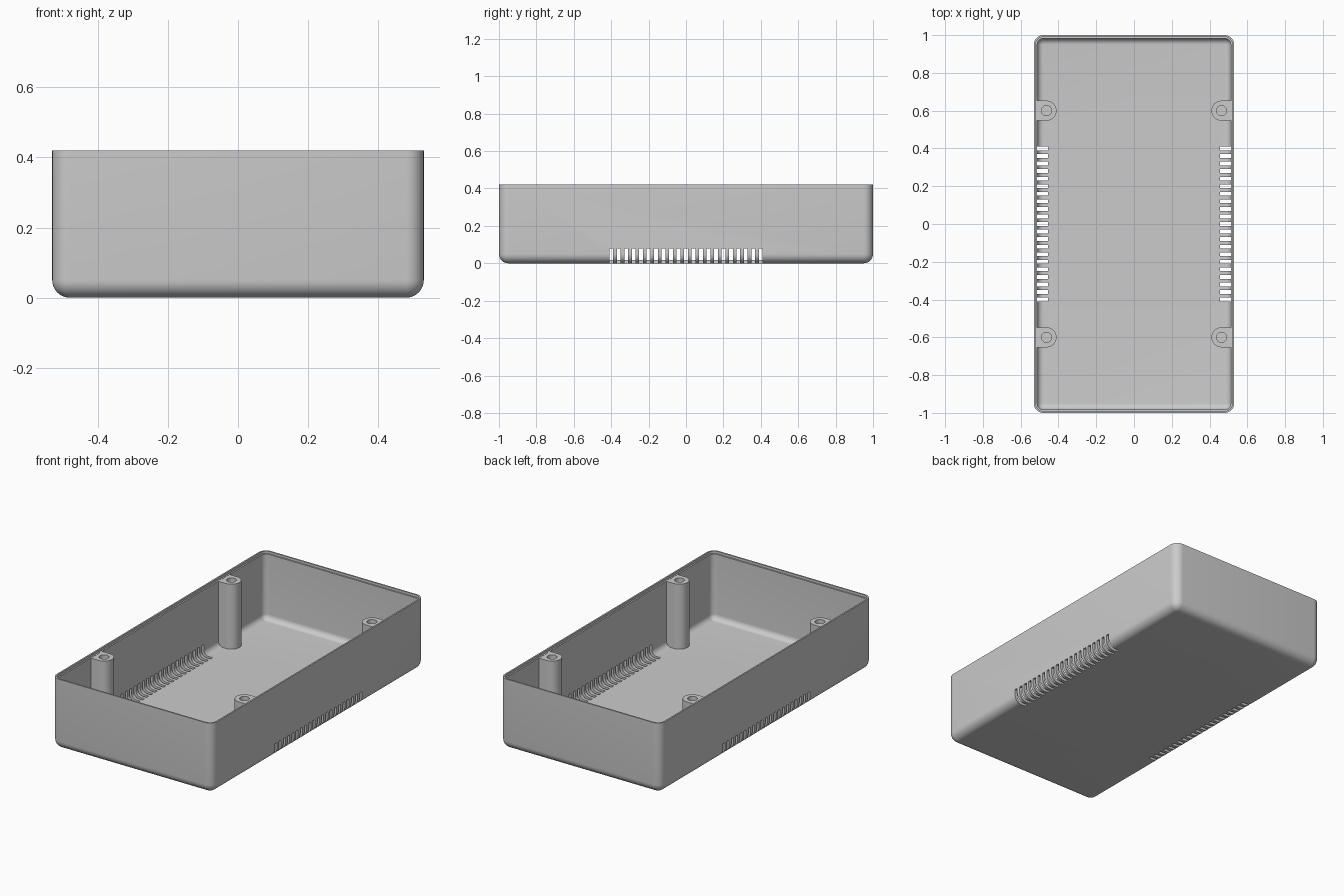
import bpy
import bmesh
from math import cos, sin, pi, radians

cube = bpy.data.objects.get("Cube")
if cube:
    bpy.data.objects.remove(cube, do_unlink=True)

HALF_X, HALF_Y, HEIGHT = 0.53, 1.0, 0.42
RADIUS, WALL = 0.05, 0.0175
LIP, LEDGE_Z = 0.009, 0.406
STEPS = 8

grey = bpy.data.materials.new("plain grey plastic")
grey.use_nodes = True
grey.diffuse_color = (0.6, 0.6, 0.6, 1)
grey.node_tree.nodes["Principled BSDF"].inputs["Base Color"].default_value = (0.6, 0.6, 0.6, 1)


def finish(bm, name):
    bmesh.ops.remove_doubles(bm, verts=bm.verts, dist=1e-5)
    bmesh.ops.recalc_face_normals(bm, faces=bm.faces)
    mesh = bpy.data.meshes.new(name)
    bm.to_mesh(mesh)
    bm.free()
    mesh.materials.append(grey)
    obj = bpy.data.objects.new(name, mesh)
    bpy.context.collection.objects.link(obj)
    return obj


def loft(name, rings):
    """Skin a stack of matching rings and cap both ends."""
    bm = bmesh.new()
    loops = [[bm.verts.new(p) for p in ring] for ring in rings]
    n = len(loops[0])
    for a, b in zip(loops, loops[1:]):
        for i in range(n):
            j = (i + 1) % n
            bm.faces.new((a[i], a[j], b[j], b[i]))
    bm.faces.new(loops[0][::-1])
    bm.faces.new(loops[-1])
    return finish(bm, name)


def smooth(obj):
    bpy.ops.object.select_all(action='DESELECT')
    obj.select_set(True)
    bpy.context.view_layer.objects.active = obj
    bpy.ops.object.shade_smooth_by_angle(angle=radians(30))


def rounded_ring(inset, z):
    r = max(RADIUS - inset, 0)
    ring = []
    for k, (sx, sy) in enumerate(((1, 1), (-1, 1), (-1, -1), (1, -1))):
        for i in range(STEPS + 1):
            a = (k + i / STEPS) * pi / 2
            ring.append((sx * (HALF_X - RADIUS) + r * cos(a),
                         sy * (HALF_Y - RADIUS) + r * sin(a), z))
    return ring


def fillet(r):
    """Quarter-round between floor and wall, as inset and height pairs."""
    return [(RADIUS - r * sin(i / STEPS * pi / 2), RADIUS - r * cos(i / STEPS * pi / 2))
            for i in range(STEPS + 1)]


# Tray: outer skin, stepped rim, inner skin
profile = fillet(RADIUS)
profile += [(0, HEIGHT), (LIP, HEIGHT), (LIP, LEDGE_Z), (WALL, LEDGE_Z)]
profile += reversed(fillet(RADIUS - WALL))
tray = loft("tray", [rounded_ring(*p) for p in profile])

# Vent slots cut through both lower long edges
bm = bmesh.new()
for side in (-1, 1):
    for i in range(-10, 11):
        made = bmesh.ops.create_cube(bm, size=1)["verts"]
        bmesh.ops.scale(bm, vec=(0.145, 0.02, 0.18), verts=made)
        bmesh.ops.translate(bm, vec=(side * 0.5275, i * 0.04, -0.01), verts=made)
cutter = finish(bm, "vent_cutter")
cutter.hide_render = True
vents = tray.modifiers.new("vents", 'BOOLEAN')
vents.operation = 'DIFFERENCE'
vents.solver = 'EXACT'
vents.object = cutter
bpy.context.view_layer.objects.active = tray
bpy.ops.object.modifier_apply(modifier=vents.name)
bpy.data.objects.remove(cutter, do_unlink=True)
smooth(tray)

# Screw posts: round toward the middle, square toward the wall, blind hole on top
POST_X, POST_Y, POST_R, HOLE_R, POST_TOP = 0.463, 0.6, 0.053, 0.027, 0.405


def post_ring(side, y, r, z, square=False, limit=1.0):
    ring = []
    for i in range(32):
        a = i * pi / 16
        c, s = cos(a), sin(a)
        k = r / max(abs(c), abs(s)) if square and c > 0 else r
        ring.append((side * (POST_X + min(k * c, limit)), y + k * s, z))
    return ring


for side, x_name in ((1, "left"), (-1, "right")):
    for y, y_name in ((-POST_Y, "front"), (POST_Y, "back")):
        post = loft(f"screw_post_{y_name}_{x_name}", [
            post_ring(side, y, POST_R, 0.012, True, 0.037),
            post_ring(side, y, POST_R, 0.04, True),
            post_ring(side, y, POST_R, POST_TOP, True),
            post_ring(side, y, HOLE_R, POST_TOP),
            post_ring(side, y, HOLE_R, 0.2)])
        smooth(post)
